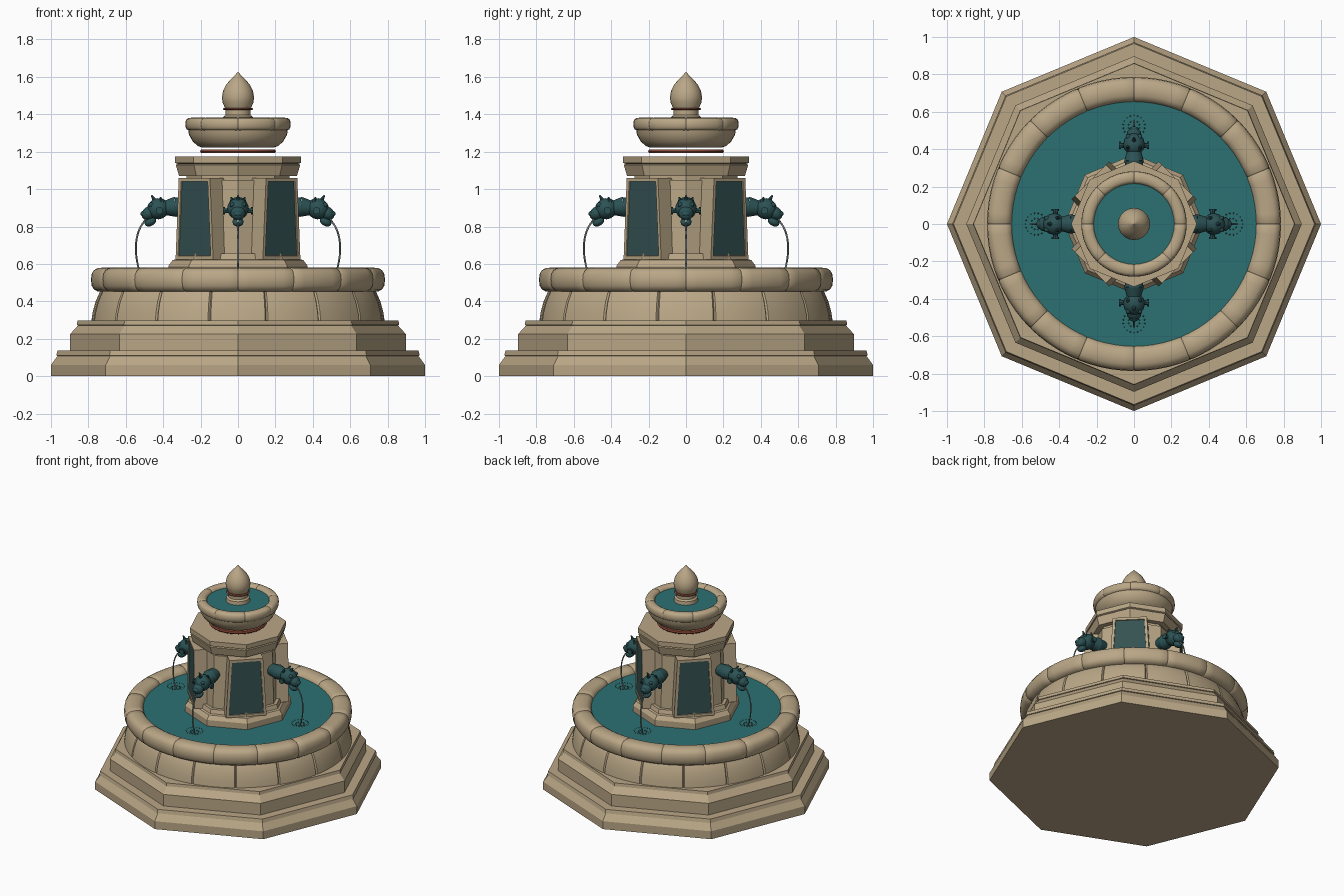
import bpy, bmesh, math
from mathutils import Matrix, Vector

if "Cube" in bpy.data.objects:
    bpy.data.objects.remove(bpy.data.objects["Cube"])

TAU = math.tau


def material(name, rgb):
    m = bpy.data.materials.new(name)
    m.diffuse_color = (*rgb, 1)
    m.use_nodes = True
    m.node_tree.nodes["Principled BSDF"].inputs["Base Color"].default_value = m.diffuse_color
    return m


STONE = material("sandstone", (0.49, 0.385, 0.24))
WATER = material("teal water", (0.025, 0.165, 0.17))
PANEL = material("dark slate panel", (0.035, 0.082, 0.082))
BRONZE = material("aged bronze", (0.025, 0.085, 0.09))
COPPER = material("red copper", (0.25, 0.065, 0.035))
SPRAY = material("grey spray", (0.2, 0.23, 0.23))


def finish(bm, name, mats, smooth=None):
    bmesh.ops.recalc_face_normals(bm, faces=bm.faces)
    me = bpy.data.meshes.new(name)
    bm.to_mesh(me)
    bm.free()
    ob = bpy.data.objects.new(name, me)
    bpy.context.collection.objects.link(ob)
    for m in mats:
        me.materials.append(m)
    if smooth:
        bpy.ops.object.select_all(action='DESELECT')
        ob.select_set(True)
        bpy.context.view_layer.objects.active = ob
        bpy.ops.object.shade_smooth_by_angle(angle=math.radians(smooth))
    return ob


def lathe(name, profile, mat, sides=8, smooth=None, closed=False,
          blocks=0, offset=0.0, centre=(0, 0), groove=0.95):
    """Spin an (r, z) profile; optional masonry joints shrink it towards centre."""
    if blocks:
        steps = [(0, groove), (0.025, 1), (0.2, 1), (0.4, 1), (0.6, 1), (0.8, 1), (0.975, 1)]
        turns = [((b + s + offset) / blocks * TAU, f) for b in range(blocks) for s, f in steps]
    else:
        turns = [(i / sides * TAU, 1) for i in range(sides)]
    bm = bmesh.new()
    rings = []
    for a, f in turns:
        ring = []
        for r, z in profile:
            r = centre[0] + (r - centre[0]) * f
            z = centre[1] + (z - centre[1]) * f
            ring.append(bm.verts.new((r * math.cos(a), r * math.sin(a), z)))
        rings.append(ring)
    n = len(profile)
    for i, ring in enumerate(rings):
        nxt = rings[(i + 1) % len(rings)]
        for j in range(n if closed else n - 1):
            k = (j + 1) % n
            bm.faces.new((ring[j], nxt[j], nxt[k], ring[k]))
    if not closed:
        bm.faces.new([r[0] for r in rings])
        bm.faces.new([r[-1] for r in rings])
    bmesh.ops.remove_doubles(bm, verts=bm.verts, dist=1e-5)
    return finish(bm, name, [mat], smooth)


def coping(name, r, z, rx, rz, blocks):
    """Rounded rim made of separate stone blocks."""
    pts = []
    for i in range(16):
        c, s = math.cos(i / 16 * TAU), math.sin(i / 16 * TAU)
        pts.append((r + rx * math.copysign(abs(c) ** 0.75, c),
                    z + rz * math.copysign(abs(s) ** 0.75, s)))
    lathe(name, pts, STONE, closed=True, blocks=blocks, centre=(r, z), groove=0.93, smooth=40)


# Stepped octagonal base
lathe("lower_step", [(1, 0), (1, 0.06), (0.965, 0.108), (0.972, 0.11), (0.965, 0.137), (0.85, 0.137)], STONE)
lathe("upper_step", [(0.897, 0.13), (0.897, 0.225), (0.855, 0.272), (0.862, 0.274),
                     (0.858, 0.297), (0.6, 0.297)], STONE)

# Main basin
lathe("basin_wall", [(0.785, 0.29), (0.778, 0.34), (0.762, 0.40), (0.735, 0.46), (0.70, 0.50)], STONE,
      blocks=16, offset=0.5, centre=(0, 0.38), groove=0.988, smooth=35)
coping("basin_rim", 0.718, 0.515, 0.068, 0.066, 16)
lathe("basin_water", [(0.66, 0.50), (0.66, 0.545)], WATER, sides=64, smooth=30)

# Central pedestal
lathe("pedestal_plinth", [(0.372, 0.5), (0.372, 0.59), (0.35, 0.62), (0.335, 0.625), (0.325, 0.655),
                          (0.28, 0.655)], STONE)
lathe("pedestal_shaft", [(0.302, 0.62), (0.288, 1.05), (0.275, 1.05), (0.275, 1.08)], STONE)
lathe("pedestal_cap", [(0.315, 1.07), (0.333, 1.13), (0.323, 1.135), (0.336, 1.14), (0.336, 1.175)], STONE)

# Framed trapezoid panels on the diagonals
for i in range(4):
    bm = bmesh.new()
    outline = [(-0.142, 0.625), (0.142, 0.625), (0.118, 1.06), (-0.118, 1.06)]
    back = bm.faces.new([bm.verts.new((0.22, y, z)) for y, z in outline])
    ext = bmesh.ops.extrude_face_region(bm, geom=[back])
    bmesh.ops.translate(bm, vec=(0.11, 0, 0),
                        verts=[v for v in ext["geom"] if isinstance(v, bmesh.types.BMVert)])
    face = next(f for f in ext["geom"] if isinstance(f, bmesh.types.BMFace))
    bmesh.ops.inset_region(bm, faces=[face], thickness=0.026)
    bmesh.ops.inset_region(bm, faces=[face], thickness=0.002)
    bmesh.ops.translate(bm, vec=(-0.006, 0, 0), verts=face.verts)
    face.material_index = 1
    bmesh.ops.rotate(bm, verts=bm.verts, matrix=Matrix.Rotation(TAU / 8 + i * TAU / 4, 3, 'Z'))
    finish(bm, f"side_panel_{i + 1}", [STONE, PANEL])

# Upper bowl
lathe("copper_collar", [(0.18, 1.193), (0.198, 1.193), (0.203, 1.202), (0.198, 1.211), (0.18, 1.211)],
      COPPER, sides=40, smooth=30)
lathe("upper_bowl", [(0.19, 1.222), (0.215, 1.23), (0.242, 1.255), (0.262, 1.29), (0.266, 1.315), (0.23, 1.33)],
      STONE, sides=40, smooth=40)
coping("upper_rim", 0.248, 1.347, 0.034, 0.035, 8)
lathe("upper_water", [(0.222, 1.32), (0.222, 1.36)], WATER, sides=40, smooth=30)

# Finial
lathe("finial_stem", [(0.085, 1.35), (0.08, 1.385), (0.068, 1.395), (0.068, 1.425)], STONE, sides=20, smooth=40)
lathe("finial_collar", [(0.076, 1.422), (0.082, 1.428), (0.076, 1.435)], COPPER, sides=20, smooth=40)
lathe("finial_bulb", [(0.07, 1.434), (0.083, 1.465), (0.086, 1.492), (0.08, 1.525), (0.062, 1.56),
                      (0.038, 1.588), (0.015, 1.61), (0.001, 1.627)], STONE, sides=20, smooth=40)


def ball(bm, pos, size, u=14, v=10, tilt=0.0):
    m = Matrix.Translation(pos) @ Matrix.Rotation(tilt, 4, 'Y') @ Matrix.Diagonal((*size, 1))
    bmesh.ops.create_uvsphere(bm, u_segments=u, v_segments=v, radius=1, matrix=m)


def rod(bm, a, b, r1, r2, seg=14):
    a, b = Vector(a), Vector(b)
    d = b - a
    m = Matrix.Translation((a + b) / 2) @ d.to_track_quat('Z', 'Y').to_matrix().to_4x4()
    bmesh.ops.create_cone(bm, cap_ends=True, segments=seg, radius1=r1, radius2=r2, depth=d.length, matrix=m)


def stream(bm):
    # Falling jet: arcs out of the mouth and curls back at the bottom
    p = [Vector(q) for q in ((0.495, 0, 0.835), (0.555, 0, 0.77), (0.56, 0, 0.66), (0.522, 0, 0.545))]
    last = p[0]
    for k in range(1, 13):
        t = k / 12
        cur = (p[0] * (1 - t) ** 3 + p[1] * 3 * t * (1 - t) ** 2
               + p[2] * 3 * t * t * (1 - t) + p[3] * t ** 3)
        rod(bm, last, cur, 0.005, 0.005, 6)
        last = cur
    # Ring of splash drops
    for radius, count, z in ((0.03, 10, 0.556), (0.058, 18, 0.566)):
        for k in range(count):
            a = k / count * TAU
            ball(bm, (0.522 + radius * math.cos(a), radius * math.sin(a), z), (0.004,) * 3, 6, 4)


# Four spout heads with their jets
for i in range(4):
    turn = Matrix.Rotation(i * TAU / 4, 3, 'Z')
    bm = bmesh.new()
    rod(bm, (0.27, 0, 0.91), (0.335, 0, 0.905), 0.04, 0.052)        # mounting collar
    rod(bm, (0.335, 0, 0.905), (0.385, 0, 0.90), 0.054, 0.04)
    ball(bm, (0.427, 0, 0.895), (0.062, 0.058, 0.056), tilt=0.4)    # skull
    ball(bm, (0.475, 0, 0.872), (0.045, 0.04, 0.034), tilt=0.6)     # muzzle
    ball(bm, (0.505, 0, 0.868), (0.017, 0.026, 0.016), 10, 8)       # nose
    ball(bm, (0.468, 0, 0.825), (0.034, 0.03, 0.022), tilt=0.5)     # jaw
    rod(bm, (0.44, 0, 0.93), (0.462, 0, 0.967), 0.016, 0.004, 8)    # crest
    for s in (-1, 1):
        rod(bm, (0.42, 0.04 * s, 0.885), (0.42, 0.07 * s, 0.885), 0.014, 0.012, 8)
        rod(bm, (0.42, 0.07 * s, 0.885), (0.42, 0.08 * s, 0.885), 0.02, 0.02, 8)    # ears
        ball(bm, (0.465, 0.03 * s, 0.915), (0.016, 0.014, 0.014), 8, 6)             # brows
        rod(bm, (0.405, 0.03 * s, 0.93), (0.415, 0.036 * s, 0.957), 0.014, 0.004, 8)
    bmesh.ops.rotate(bm, verts=bm.verts, matrix=turn)
    finish(bm, f"spout_head_{i + 1}", [BRONZE], 40)
    bm = bmesh.new()
    stream(bm)
    bmesh.ops.rotate(bm, verts=bm.verts, matrix=turn)
    finish(bm, f"water_jet_{i + 1}", [SPRAY], 60)
